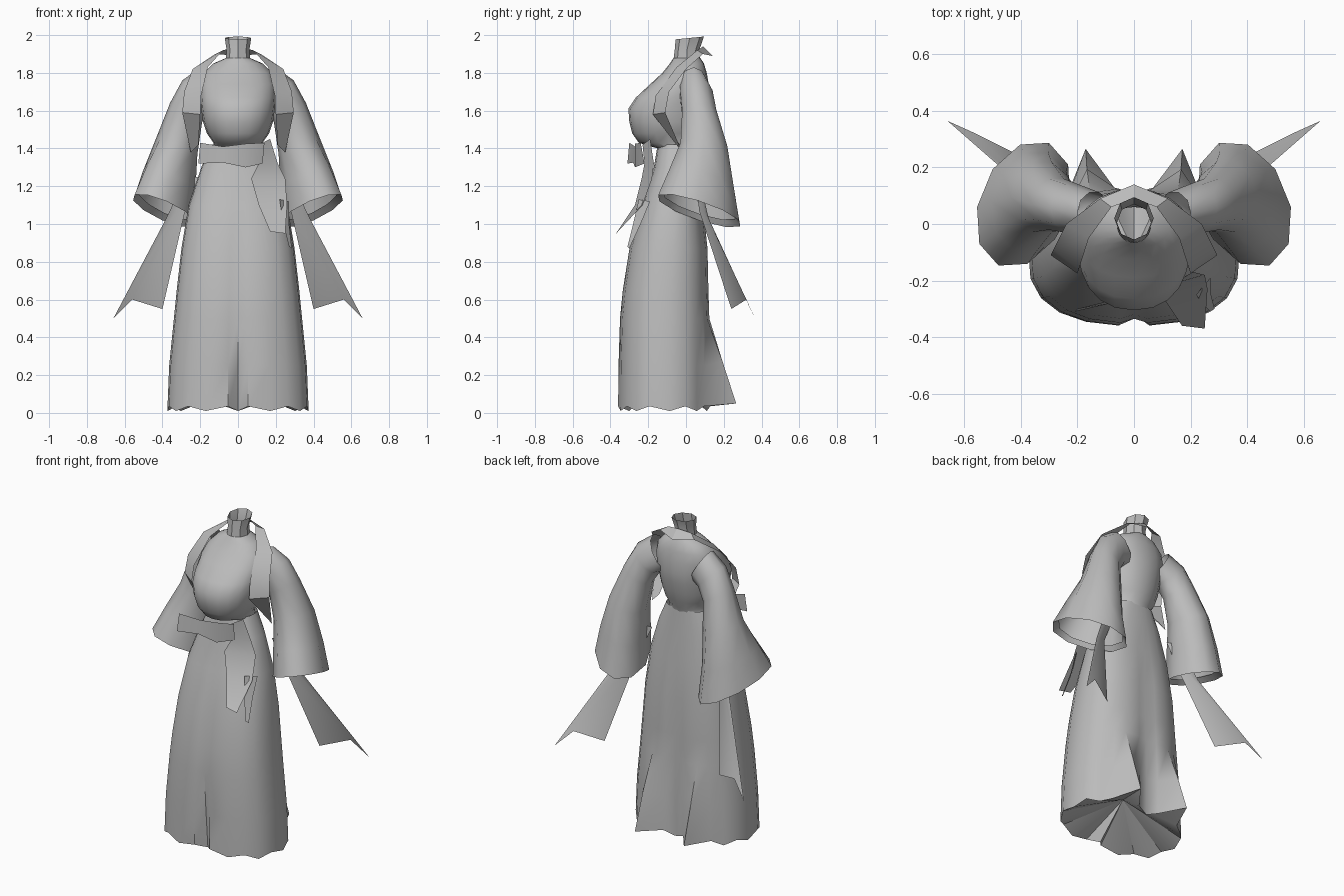
import bpy, bmesh, math
from mathutils import Vector

cube = bpy.data.objects.get("Cube")
if cube:
    bpy.data.objects.remove(cube, do_unlink=True)

cloth = bpy.data.materials.new("plain grey cloth")
cloth.use_nodes = True
GREY = (0.5, 0.5, 0.5, 1)
cloth.diffuse_color = GREY
cloth.node_tree.nodes["Principled BSDF"].inputs["Base Color"].default_value = GREY


def build(name, rows, closed=False, mirror=False, cap=None, smooth=40):
    """Skin rows of points; optionally close each row and fan the first to a point."""
    bm = bmesh.new()
    grid = [[bm.verts.new(p) for p in row] for row in rows]
    n = len(grid[0])
    for a, b in zip(grid, grid[1:]):
        for i in range(n if closed else n - 1):
            j = (i + 1) % n
            bm.faces.new((a[i], a[j], b[j], b[i]))
    if cap:
        tip = bm.verts.new(cap)
        for i in range(n):
            bm.faces.new((grid[0][(i + 1) % n], grid[0][i], tip))
    mesh = bpy.data.meshes.new(name)
    if closed:
        bmesh.ops.recalc_face_normals(bm, faces=bm.faces)
    bm.to_mesh(mesh)
    bm.free()
    mesh.materials.append(cloth)
    obj = bpy.data.objects.new(name, mesh)
    bpy.context.collection.objects.link(obj)
    bpy.ops.object.select_all(action='DESELECT')
    obj.select_set(True)
    bpy.context.view_layer.objects.active = obj
    if mirror:
        obj.modifiers.new("mirror", 'MIRROR').use_mirror_merge = False
    bpy.ops.object.shade_smooth_by_angle(angle=math.radians(smooth))
    return obj


def section(z, half, front, back, angles, power=1.0):
    """Horizontal rounded section; angle 0 faces the front."""
    def bend(v):
        return math.copysign(abs(v) ** power, v)
    mid, depth = (front + back) / 2, (back - front) / 2
    return [Vector((half * bend(math.sin(a)), mid - depth * bend(math.cos(a)), z))
            for a in map(math.radians, angles)]


even = [i * 18 for i in range(20)]

# Torso with full bust
body = [(1.40, .13, -.15, .06), (1.43, .13, -.25, .07), (1.48, .165, -.285, .09),
        (1.54, .185, -.30, .105), (1.61, .195, -.305, .12), (1.67, .2, -.265, .125),
        (1.74, .2, -.19, .12), (1.80, .18, -.125, .11), (1.85, .13, -.085, .095),
        (1.88, .06, -.065, .075)]
build("torso", [section(*s, even, .9) for s in body], closed=True, smooth=50)

# Open neck, tilted at the rim
neck = [section(z, w, f, b, range(0, 360, 45)) for z, w, f, b in
        [(1.84, .068, -.07, .08), (1.92, .06, -.06, .07), (1.985, .07, -.055, .095)]]
for p in neck[-1]:
    p.z += .1 * (p.y - .02)
build("neck", neck, closed=True)

# Skirt with uneven hem, front slit and flared back pleats
turn = [0, 5, 22, 40, 58, 76, 94, 112, 130, 145, 158, 173, 180]
turn += [360 - a for a in turn[-2:0:-1]]
gown = [(.02, .375, -.36, .13), (.25, .365, -.358, .13), (.5, .34, -.35, .125),
        (.65, .325, -.335, .12), (.87, .30, -.30, .115), (1.1, .262, -.235, .09),
        (1.3, .195, -.17, .07), (1.42, .14, -.15, .06)]
skirt = []
for s in gown:
    ring = section(*s, turn, .8)
    drop = max(0, (.5 - s[0]) / .48)
    for a, p in zip(turn, ring):
        if a == 0 and s[0] < 1.1:
            p.y += .015 + .045 * drop
        if a == 180 and s[0] < 1.1:
            p.y -= .02
        if a in (158, 202):
            p.y += .15 * drop
            p.z += .04 * drop
    if s is gown[0]:
        for i, p in enumerate(ring):
            p.z += .025 * (i % 2) - .01
    skirt.append(ring)
build("skirt", skirt, closed=True, cap=(0, -.1, .2), smooth=35)

# Wide sleeves: each ring is a centre with an outward and a backward radius
arm = [((.14, .04, 1.73), (.06, 0, .1), (0, .075, 0)),
       ((.22, .055, 1.685), (.075, 0, .075), (0, .09, 0)),
       ((.275, .07, 1.59), (.085, 0, .05), (0, .095, 0)),
       ((.325, .095, 1.41), (.11, 0, .04), (0, .13, -.01)),
       ((.365, .08, 1.23), (.14, 0, .045), (-.02, .18, -.04)),
       ((.39, .07, 1.07), (.165, -.01, .055), (-.04, .225, -.07)),
       ((.38, .07, 1.10), (.14, -.01, .05), (-.035, .195, -.06))]
rings = []
for c, u, v in arm:
    rings.append([Vector(c) + Vector(u) * math.cos(t) + Vector(v) * math.sin(t)
                  for t in (math.tau * i / 10 for i in range(10))])
build("sleeve", rings, closed=True, mirror=True, smooth=50)

# Long scarf round the neck, hanging over both shoulders
build("scarf", [((0, .09, 1.94), (0, .14, 1.89)),
                ((.08, .06, 1.92), (.12, .09, 1.90)),
                ((.16, -.05, 1.83), (.24, 0, 1.82)),
                ((.195, -.16, 1.68), (.285, -.09, 1.70)),
                ((.2, -.175, 1.58), (.295, -.11, 1.59)),
                ((.21, -.03, 1.42), (.25, -.02, 1.38))], mirror=True)

# Swallow-tailed back ribbons
build("back_ribbon", [((.2, .05, 1.25), (.24, .06, 1.25), (.28, .07, 1.24)),
                      ((.28, .07, 1.07), (.33, .10, 1.06), (.38, .12, 1.03)),
                      ((.40, .24, .55), (.56, .32, .60), (.66, .365, .50))], mirror=True)

# Front sash band and its hanging ends
build("sash_band", [((-.2, -.30, 1.43), (-.08, -.27, 1.41), (.04, -.27, 1.425), (.14, -.24, 1.43)),
                    ((-.21, -.31, 1.32), (-.08, -.28, 1.325), (.04, -.27, 1.30), (.13, -.22, 1.32))])
build("sash_end", [((.11, -.23, 1.42), (.17, -.19, 1.45)),
                   ((.11, -.22, 1.32), (.21, -.17, 1.32)),
                   ((.07, -.235, 1.24), (.25, -.18, 1.24)),
                   ((.11, -.27, 1.10), (.26, -.23, 1.10)),
                   ((.17, -.36, .96), (.25, -.37, .95))])
build("sash_tip", [((.22, -.25, 1.13), (.27, -.19, 1.12)),
                   ((.24, -.28, 1.0), (.27, -.24, 1.0)),
                   ((.27, -.31, .88), (.285, -.30, .87))])
